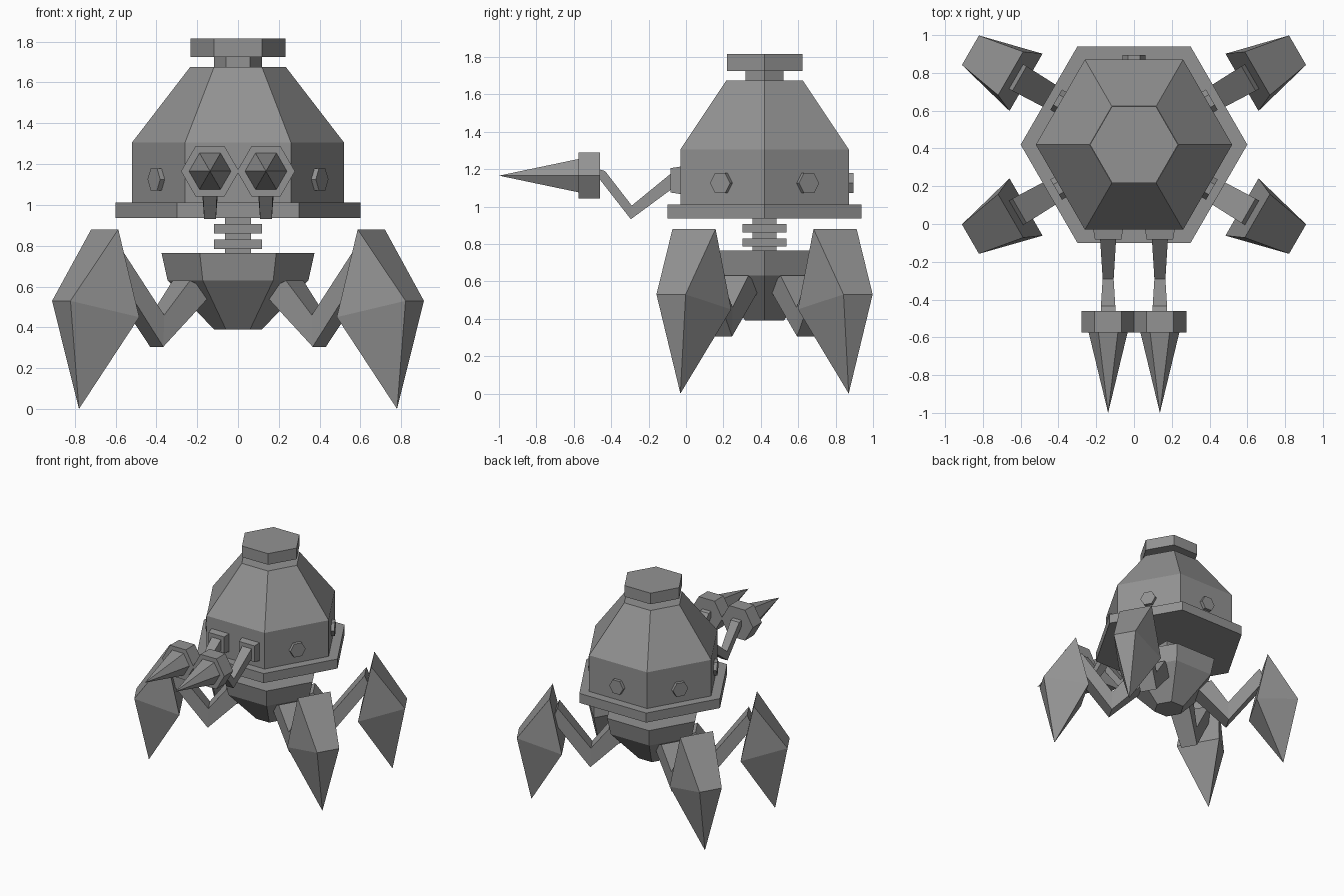
import bpy, bmesh, math
from mathutils import Vector, Matrix

if "Cube" in bpy.data.objects:
    bpy.data.objects.remove(bpy.data.objects["Cube"])

CY = 0.42  # depth of the body axis
grey = bpy.data.materials.new("plain grey")
grey.diffuse_color = (0.29, 0.29, 0.29, 1)
grey.use_nodes = True
grey.node_tree.nodes["Principled BSDF"].inputs["Base Color"].default_value = grey.diffuse_color


def finish(name, bm):
    bmesh.ops.recalc_face_normals(bm, faces=bm.faces)
    me = bpy.data.meshes.new(name)
    bm.to_mesh(me)
    bm.free()
    me.materials.append(grey)
    ob = bpy.data.objects.new(name, me)
    bpy.context.collection.objects.link(ob)
    return ob


def loft(name, rings, matrix=None):
    """Skin a row of equal-sized rings and cap both ends."""
    bm = bmesh.new()
    vs = [[bm.verts.new(p) for p in r] for r in rings]
    for a, b in zip(vs, vs[1:]):
        for i in range(len(a)):
            j = (i + 1) % len(a)
            bm.faces.new((a[i], a[j], b[j], b[i]))
    bm.faces.new(vs[0])
    bm.faces.new(vs[-1])
    bmesh.ops.remove_doubles(bm, verts=bm.verts, dist=0.0005)
    if matrix:
        bm.transform(matrix)
    return finish(name, bm)


def turned(name, profile, matrix, sides=6, start=0.0):
    """Faceted solid about local z from (radius, height) pairs."""
    ang = [start + 2 * math.pi * i / sides for i in range(sides)]
    return loft(name, [[(r * math.cos(a), r * math.sin(a), z) for a in ang]
                       for r, z in profile], matrix)


def hull(name, points, matrix):
    bm = bmesh.new()
    for p in points:
        bm.verts.new(p)
    bmesh.ops.convex_hull(bm, input=bm.verts)
    bmesh.ops.dissolve_limit(bm, angle_limit=0.01, verts=bm.verts, edges=bm.edges)
    bm.transform(matrix)
    return finish(name, bm)


axis = Matrix.Translation((0, CY, 0))

# Hexagonal body, skirt and cap
turned("body_dome", [(0.52, 1.01), (0.52, 1.305), (0.235, 1.675)], axis)
turned("body_skirt", [(0.60, 0.935), (0.60, 1.012)], axis)
turned("cap_neck", [(0.118, 1.67), (0.118, 1.73)], axis)
turned("cap", [(0.233, 1.725), (0.233, 1.815)], axis)

# Waist column with two square discs, and the tapered pelvis
q = math.sqrt(2)
for name, r, lo, hi in (("waist_column", 0.064, 0.75, 0.95),
                        ("upper_disc", 0.117, 0.86, 0.907),
                        ("lower_disc", 0.117, 0.785, 0.83)):
    turned(name, [(r * q, lo), (r * q, hi)], axis, 4, math.pi / 4)
turned("pelvis", [(0.118, 0.39), (0.345, 0.63), (0.375, 0.765)], axis)

# Hexagonal bolts on every side of the body but the front
for k in range(6):
    a = math.radians(30 + 60 * k)
    if k == 4:
        continue
    m = (axis @ Matrix.Rotation(a, 4, 'Z') @ Matrix.Translation((0.44, 0, 1.125))
         @ Matrix.Rotation(math.pi / 2, 4, 'Y'))
    turned("body_bolt", [(0.062, 0), (0.062, 0.036)], m, 6, math.pi / 2)

# Legs, drawn pointing along x and turned to the four corners
for deg in (30, 150, 210, 330):
    m = axis @ Matrix.Rotation(math.radians(deg), 4, 'Z')

    def section(top, bottom, w):
        return [(top[0], -w, top[1]), (top[0], w, top[1]),
                (bottom[0], w, bottom[1]), (bottom[0], -w, bottom[1])]

    loft("leg_link", [section((0.32, 0.63), (0.19, 0.57), 0.085),
                      section((0.455, 0.46), (0.46, 0.305), 0.065),
                      section((0.70, 0.78), (0.74, 0.68), 0.075)], m)
    foot = [(0.90, 0, 0.0)]
    for s in (-1, 1):
        foot += [(1.0, s * 0.09, 0.53), (0.754, s * 0.133, 0.88),
                 (0.66, s * 0.175, 0.45)]
    hull("foot_claw", foot, m)

# Two front arms: mount, bent link, hexagonal hub and spike
for x in (-0.137, 0.137):
    m = Matrix.Translation((x, 0, 0))

    def span(y, w, lo, hi):
        return [(-w, y, lo), (w, y, lo), (w, y, hi), (-w, y, hi)]

    loft("arm_mount", [span(-0.02, 0.08, 1.065, 1.215),
                       span(-0.083, 0.07, 1.075, 1.205)], m)

    def joint(upper, lower, w):
        return [(-w, *upper), (w, *upper), (w, *lower), (-w, *lower)]

    loft("arm_link", [joint((-0.07, 1.185), (-0.04, 1.12), 0.043),
                      joint((-0.29, 1.005), (-0.295, 0.932), 0.029),
                      joint((-0.433, 1.19), (-0.465, 1.15), 0.038),
                      joint((-0.47, 1.20), (-0.47, 1.145), 0.038)], m)
    # local z points to the front
    f = Matrix.Translation((x, 0, 1.165)) @ Matrix.Rotation(math.pi / 2, 4, 'X')
    turned("arm_hub", [(0.142, 0.46), (0.142, 0.575)], f)
    turned("arm_spike", [(0.104, 0.57), (0.0, 1.0)], f)
